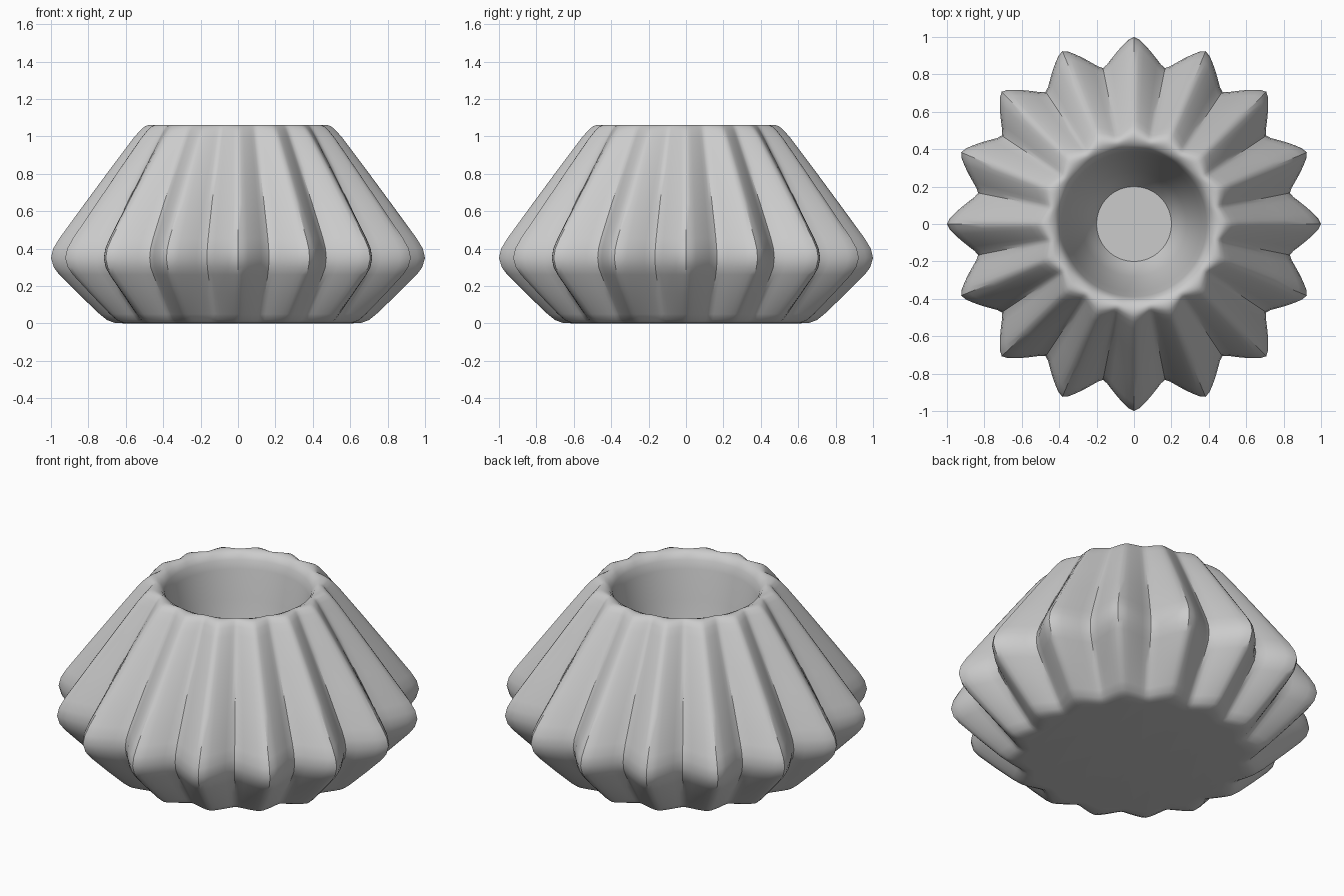
import bpy, bmesh
from math import sin, cos, asin, pi

if "Cube" in bpy.data.objects:
    bpy.data.objects.remove(bpy.data.objects["Cube"])

RIBS = 16
SEGS = RIBS * 14

# Profile from base centre, up the fluted outside, over the rim, down the bowl:
# (radius at rib tip, radius at groove, height)
PROFILE = [
    (0.60, 0.565, 0.0), (0.66, 0.605, 0.003), (0.70, 0.635, 0.018), (0.74, 0.66, 0.05),
    (0.85, 0.74, 0.155), (0.955, 0.815, 0.26), (0.985, 0.84, 0.30), (1.0, 0.85, 0.35),
    (0.988, 0.842, 0.40), (0.955, 0.818, 0.455), (0.82, 0.715, 0.64), (0.68, 0.605, 0.83),
    (0.56, 0.508, 0.99), (0.525, 0.482, 1.03), (0.50, 0.466, 1.052), (0.475, 0.45, 1.062),
    (0.45, 0.435, 1.06), (0.42, 0.418, 1.048), (0.40, 0.40, 1.02), (0.388, 0.388, 0.97),
    (0.36, 0.36, 0.80), (0.325, 0.325, 0.62), (0.28, 0.28, 0.45), (0.24, 0.24, 0.34),
    (0.20, 0.20, 0.28),
]


def flute(a):
    """Softened triangle wave: 1 on rib tips, 0 in grooves."""
    k = 0.955
    return 0.5 + 0.5 * asin(k * cos(RIBS * a)) / asin(k)


bm = bmesh.new()
rings = []
for tip, groove, z in PROFILE:
    ring = []
    for i in range(SEGS):
        a = 2 * pi * i / SEGS
        r = groove + (tip - groove) * flute(a)
        ring.append(bm.verts.new((r * cos(a), r * sin(a), z)))
    rings.append(ring)

# Fluted wall, rim and bowl
for lo, hi in zip(rings, rings[1:]):
    for i in range(SEGS):
        j = (i + 1) % SEGS
        bm.faces.new((lo[i], lo[j], hi[j], hi[i]))

# Flat base and bowl floor
bm.faces.new(rings[0][::-1])
bm.faces.new(rings[-1])
bmesh.ops.recalc_face_normals(bm, faces=bm.faces)

mesh = bpy.data.meshes.new("fluted_bowl")
bm.to_mesh(mesh)
bm.free()
bowl = bpy.data.objects.new("fluted_bowl", mesh)
bpy.context.collection.objects.link(bowl)

# Smooth shading, keeping the floor edge crisp
bpy.context.view_layer.objects.active = bowl
bowl.select_set(True)
bpy.ops.object.shade_smooth_by_angle(angle=0.7)
